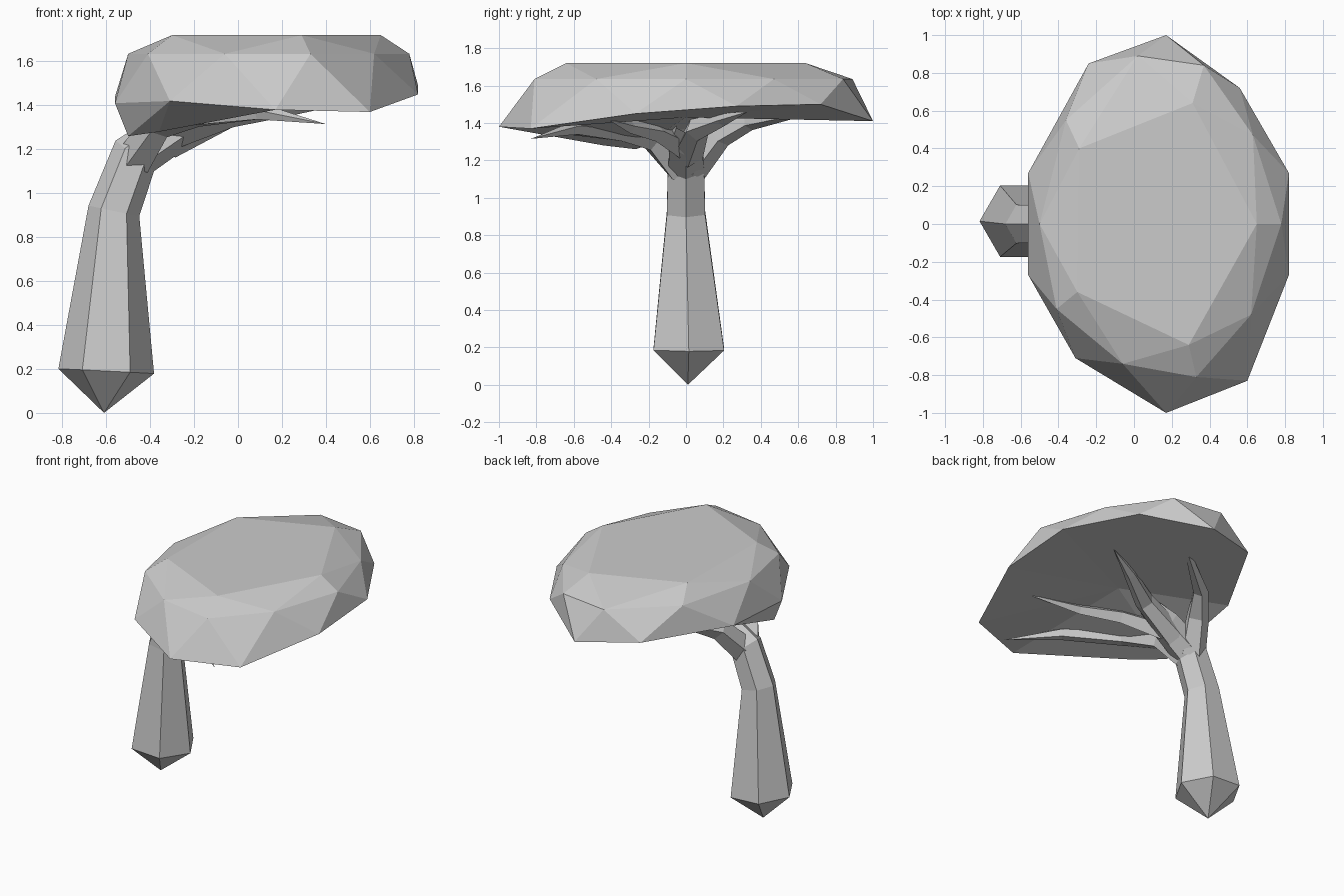
import bpy, bmesh, math
from mathutils import Vector

if "Cube" in bpy.data.objects:
    bpy.data.objects.remove(bpy.data.objects["Cube"])


def finish(bm, name):
    bmesh.ops.recalc_face_normals(bm, faces=bm.faces)
    mesh = bpy.data.meshes.new(name)
    bm.to_mesh(mesh)
    bm.free()
    obj = bpy.data.objects.new(name, mesh)
    bpy.context.collection.objects.link(obj)
    return obj


def limb(name, path, sides):
    """Faceted tube through (x, y, z, radius) stations; radius 0 makes a point."""
    bm = bmesh.new()
    pts = [Vector(p[:3]) for p in path]
    rings = []
    for i, p in enumerate(pts):
        t = Vector()
        if i > 0:
            t += (p - pts[i - 1]).normalized()
        if i < len(pts) - 1:
            t += (pts[i + 1] - p).normalized()
        t.normalize()
        ref = Vector((0, 1, 0)) if abs(t.y) < 0.6 else Vector((-1, 0, 0))
        u = ref.cross(t).normalized()
        v = t.cross(u)
        rings.append([bm.verts.new(p + path[i][3] * (math.cos(a) * u + math.sin(a) * v))
                      for a in (k * math.tau / sides for k in range(sides))])
    for a, b in zip(rings, rings[1:]):
        for k in range(sides):
            n = (k + 1) % sides
            bm.faces.new((a[k], a[n], b[n], b[k]))
    bmesh.ops.remove_doubles(bm, verts=bm.verts, dist=0.0005)
    return finish(bm, name)


# Canopy dome: hull of flat top, shoulder ring and rim
top = [(0.65, 0), (0.29, -0.64), (-0.30, -0.36), (-0.29, 0.40), (0.31, 0.64)]
shoulder = [(-0.50, 0), (-0.41, -0.45), (-0.06, -0.74), (0.33, -0.81), (0.62, -0.48),
            (0.78, 0), (0.63, 0.47), (0.37, 0.84), (0.02, 0.89), (-0.36, 0.55)]
rim = [(0.17, -1.0, 1.38), (0.60, -0.83, 1.37), (0.82, -0.27, 1.45), (0.82, 0.27, 1.49),
       (0.56, 0.72, 1.50), (0.17, 1.0, 1.41), (-0.24, 0.85, 1.455), (-0.56, 0.27, 1.44),
       (-0.56, -0.27, 1.41), (-0.31, -0.71, 1.42)]
bm = bmesh.new()
for co in [(x, y, 1.72) for x, y in top] + [(x, y, 1.635) for x, y in shoulder]:
    bm.verts.new(co)
r = [bm.verts.new(co) for co in rim]
bmesh.ops.convex_hull(bm, input=bm.verts)
bmesh.ops.delete(bm, geom=[f for f in bm.faces if all(v in r for v in f.verts)
                           and f.normal.z < -0.5], context='FACES')

# Canopy underside: drooping corner, then a shallow hollow fanned to the middle
p = bm.verts.new((-0.50, -0.27, 1.26))
q = bm.verts.new((-0.36, -0.44, 1.28))
hub = bm.verts.new((0.13, 0.0, 1.43))
for tri in ((r[7], r[8], p), (r[8], r[9], p), (r[9], q, p), (r[9], r[0], q)):
    bm.faces.new(tri)
loop = r[:8] + [p, q]
for a, b in zip(loop, loop[1:] + loop[:1]):
    bm.faces.new((a, b, hub))
bmesh.ops.delete(bm, geom=[v for v in bm.verts if not v.link_faces], context='VERTS')
finish(bm, "canopy")

# Trunk with pointed foot, leaning into the fork
limb("trunk", [(-0.61, 0.01, 0, 0), (-0.60, 0.015, 0.19, 0.218), (-0.565, 0, 0.92, 0.118),
               (-0.47, 0, 1.17, 0.112), (-0.26, 0, 1.31, 0.10), (-0.10, 0, 1.40, 0.06)], 6)

# Forked branches, one to each side
limb("front_branch", [(-0.46, -0.03, 1.16, 0.09), (-0.36, -0.18, 1.32, 0.075),
                      (-0.20, -0.36, 1.35, 0.055), (0.10, -0.60, 1.37, 0.04),
                      (0.40, -0.83, 1.315, 0)], 5)
limb("back_branch", [(-0.46, 0.03, 1.16, 0.09), (-0.38, 0.18, 1.34, 0.075),
                     (-0.27, 0.34, 1.41, 0.05), (0.05, 0.60, 1.45, 0.02)], 5)

# Middle branches spreading from the end of the trunk
limb("middle_branch", [(-0.32, 0.01, 1.24, 0.085), (-0.04, 0.06, 1.365, 0.065),
                       (0.20, 0.20, 1.42, 0.04), (0.45, 0.33, 1.46, 0)], 5)
limb("middle_twig", [(-0.30, -0.02, 1.27, 0.07), (-0.03, -0.16, 1.35, 0.05),
                     (0.20, -0.30, 1.38, 0.035), (0.55, -0.42, 1.42, 0)], 4)
